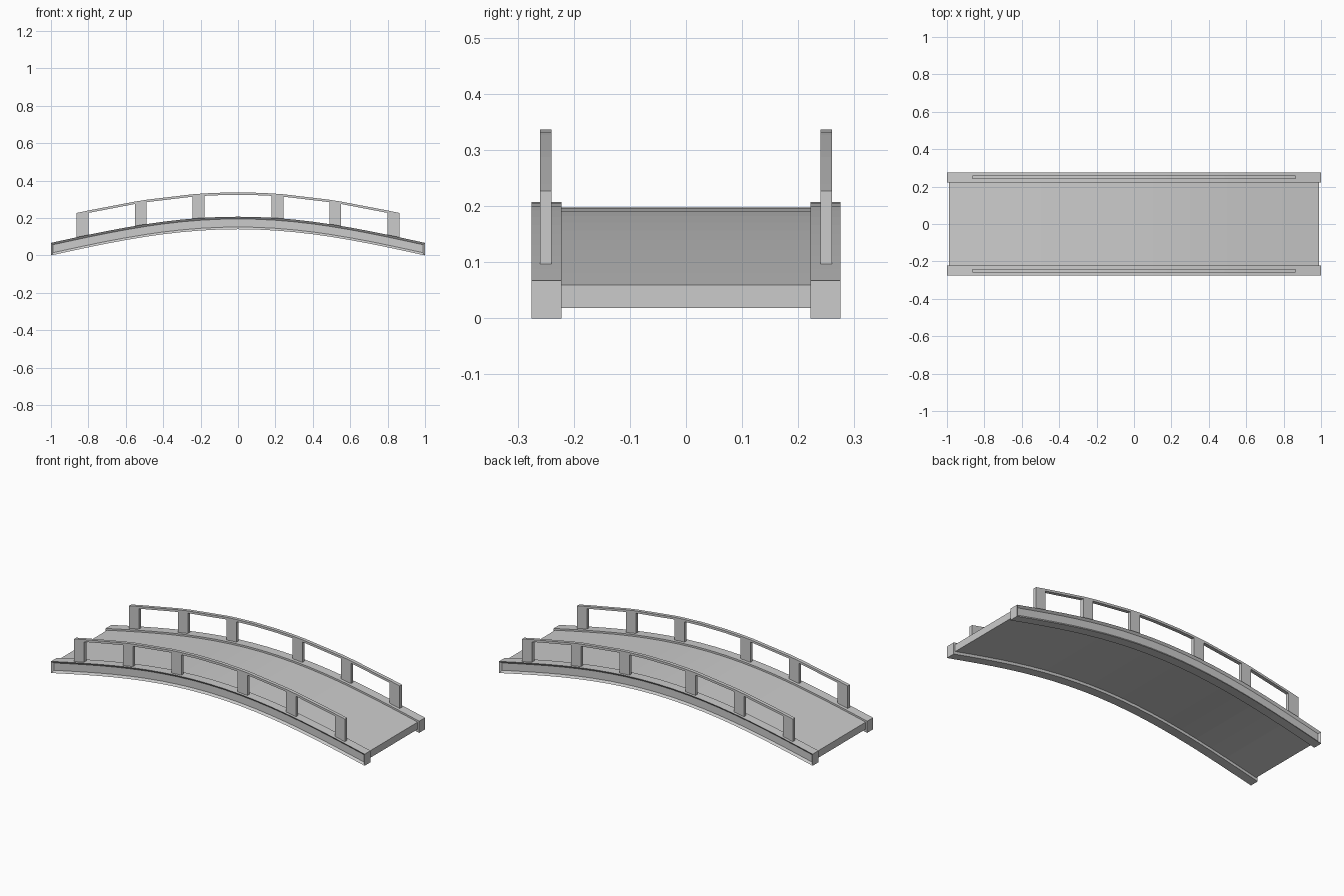
import bpy, bmesh, math

if "Cube" in bpy.data.objects:
    bpy.data.objects.remove(bpy.data.objects["Cube"])

grey = bpy.data.materials.new("light_grey")
grey.diffuse_color = (0.6, 0.6, 0.6, 1)
grey.use_nodes = True
grey.node_tree.nodes["Principled BSDF"].inputs["Base Color"].default_value = grey.diffuse_color


def arch(x, base):
    """Height of the bridge curve at x, starting at base at the ends."""
    return base + 0.14 * math.cos(math.pi * x / 2)


def span(x0, x1, n):
    return [x0 + (x1 - x0) * i / n for i in range(n + 1)]


def arched_bar(name, xs, y0, y1, low, high, panel=False):
    """Solid bar following the arch, swept along xs, optional recessed outer panel."""
    bm = bmesh.new()
    rings = [[bm.verts.new((x, y, arch(x, b)))
              for y, b in ((y0, low), (y1, low), (y1, high), (y0, high))] for x in xs]
    for a, b in zip(rings, rings[1:]):
        for i in range(4):
            j = (i + 1) % 4
            bm.faces.new((a[i], a[j], b[j], b[i]))
    bm.faces.new(rings[0])
    bm.faces.new(rings[-1])
    bmesh.ops.recalc_face_normals(bm, faces=bm.faces)
    if panel:
        side = 1 if y0 + y1 > 0 else -1
        outer = [f for f in bm.faces if f.normal.y * side > 0.9]
        bmesh.ops.inset_region(bm, faces=outer, thickness=0.012, depth=-0.01,
                               use_even_offset=True, use_boundary=True)
    me = bpy.data.meshes.new(name)
    bm.to_mesh(me)
    bm.free()
    me.materials.append(grey)
    ob = bpy.data.objects.new(name, me)
    bpy.context.collection.objects.link(ob)
    return ob


# Deck
arched_bar("deck", span(-0.99, 0.99, 20), -0.225, 0.225, 0.016, 0.057)

for side, label in ((-1, "front"), (1, "back")):
    # Side beam with recessed panel
    y0, y1 = sorted((side * 0.222, side * 0.275))
    arched_bar(label + "_beam", span(-1, 1, 20), y0, y1, 0.0, 0.067, True)

    # Handrail, straight between posts
    y0, y1 = sorted((side * 0.24, side * 0.26))
    half = [0.075, 0.175, 0.245, 0.485, 0.555, 0.80, 0.863]
    xs = [-x for x in reversed(half)] + half
    arched_bar(label + "_handrail", xs, y0, y1, 0.184, 0.197)

    # Posts
    for i, x in enumerate((-0.831, -0.52, -0.21, 0.21, 0.52, 0.831)):
        arched_bar(f"{label}_post_{i + 1}", [x - 0.032, x + 0.032],
                   y0, y1, 0.063, 0.186)
